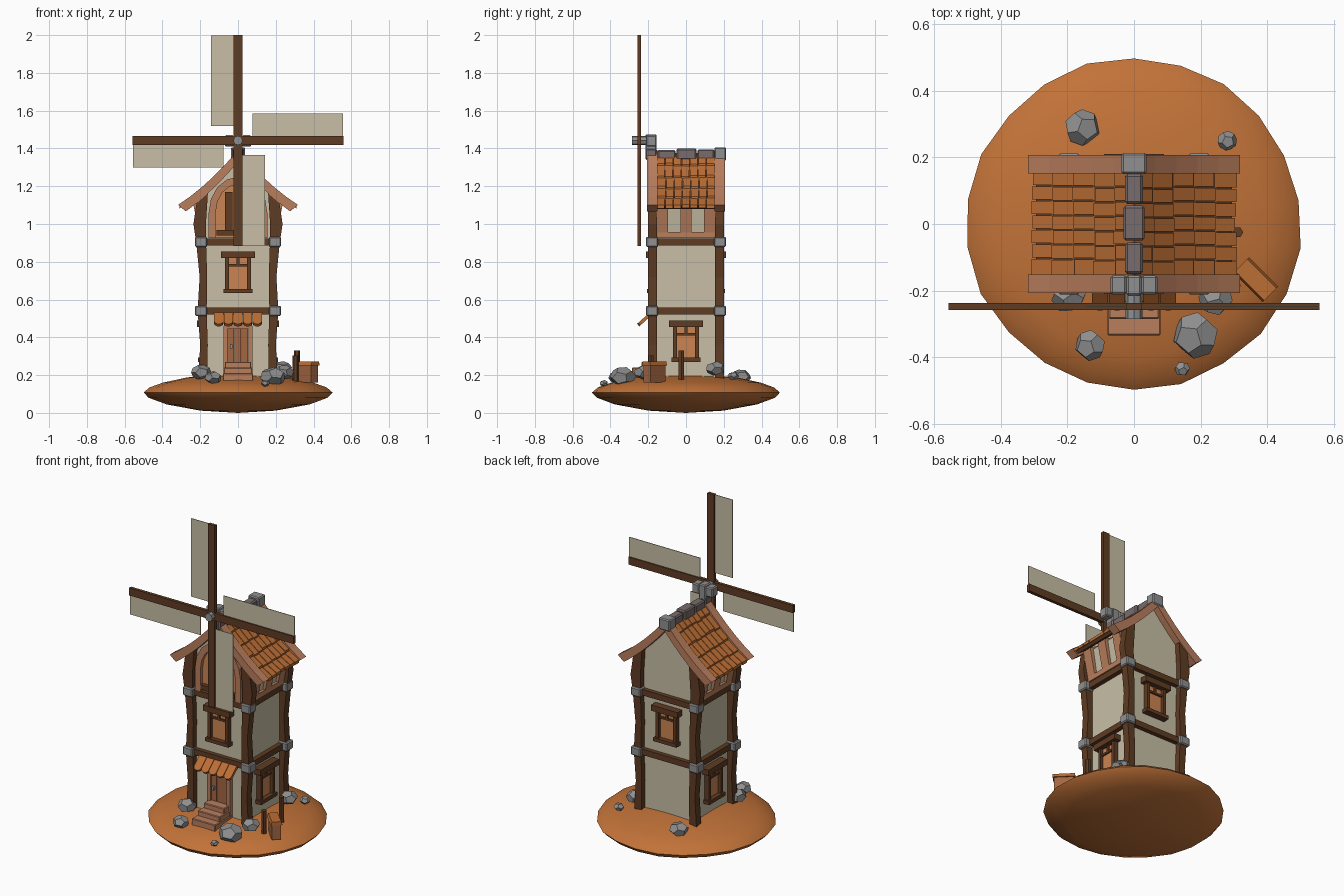
import bpy, bmesh, math, random
from mathutils import Matrix, Vector

if "Cube" in bpy.data.objects:
    bpy.data.objects.remove(bpy.data.objects["Cube"])
random.seed(4)

COLS = {"earth_orange": (0.54, 0.17, 0.04), "plaster": (0.58, 0.52, 0.38),
        "dark_wood": (0.115, 0.045, 0.017), "pale_wood": (0.49, 0.21, 0.11),
        "roof_tile": (0.50, 0.155, 0.035), "shutter_orange": (0.60, 0.23, 0.085),
        "door_wood": (0.37, 0.135, 0.055), "stone": (0.28, 0.28, 0.285),
        "ridge_stone": (0.19, 0.15, 0.15)}
MATS = {}
for n, c in COLS.items():
    MATS[n] = bpy.data.materials.new(n)
    MATS[n].diffuse_color = (*c, 1)


class Part:
    """Collects prisms of one material into one object."""
    def __init__(self, name, mat):
        self.name, self.mat, self.bm = name, mat, bmesh.new()

    def prism(self, pts, lo, hi, axis="y", M=Matrix()):
        # profile is (x,z) for axis y, (y,z) for axis x, (x,y) for axis z
        put = {"y": lambda a, b, d: (a, d, b), "x": lambda a, b, d: (d, a, b),
               "z": lambda a, b, d: (a, b, d)}[axis]
        A, B = [[self.bm.verts.new(M @ Vector(put(a, b, d))) for a, b in pts] for d in (lo, hi)]
        self.bm.faces.new(A)
        self.bm.faces.new(B[::-1])
        for i in range(len(A)):
            j = (i + 1) % len(A)
            self.bm.faces.new((A[i], A[j], B[j], B[i]))
        return self

    def box(self, x0, x1, y0, y1, z0, z1, M=Matrix()):
        return self.prism([(x0, z0), (x1, z0), (x1, z1), (x0, z1)], y0, y1, "y", M)

    def done(self, bevel=0):
        bmesh.ops.recalc_face_normals(self.bm, faces=self.bm.faces)
        me = bpy.data.meshes.new(self.name)
        self.bm.to_mesh(me)
        self.bm.free()
        me.materials.append(MATS[self.mat])
        ob = bpy.data.objects.new(self.name, me)
        bpy.context.collection.objects.link(ob)
        if bevel:
            m = ob.modifiers.new("bevel", "BEVEL")
            m.width, m.segments = bevel, 1
        return ob


# lens-shaped ground
p = Part("ground", "earth_orange")
N, prev = 22, None
prof = [(0.2, 0.012), (0.38, 0.045), (0.475, 0.08), (0.502, 0.108), (0.47, 0.135), (0.4, 0.16), (0.27, 0.188), (0.12, 0.2)]
jit = [random.uniform(0.985, 1.01) for _ in range(N)]
for r, z in prof:
    ring = [p.bm.verts.new((r * jit[i] * math.sin(math.tau * i / N), r * jit[i] * math.cos(math.tau * i / N), z)) for i in range(N)]
    if prev:
        for i in range(N):
            p.bm.faces.new((prev[i], prev[i - 1], ring[i - 1], ring[i]))
    for zc in ([0.0] if prev is None else [0.203] if r == 0.12 else []):
        c = p.bm.verts.new((0, 0, zc))
        for i in range(N):
            p.bm.faces.new((c, ring[i - 1], ring[i]))
    prev = ring
ob = p.done()
bpy.context.view_layer.objects.active = ob
ob.select_set(True)
bpy.ops.object.shade_smooth_by_angle(angle=math.radians(30))

# plaster tower with gables
WX, WY = 0.172, 0.166
Part("tower_walls", "plaster").prism([(-WX, 0.18), (WX, 0.18), (WX, 1.17), (0, 1.34), (-WX, 1.17)], -WY, WY).done()

# corner posts, pinched in the middle of each storey
p = Part("corner_posts", "dark_wood")
path = [(0.18, 0.187, 0.024), (0.36, 0.18, 0.02), (0.54, 0.19, 0.024), (0.72, 0.183, 0.02),
        (0.9, 0.195, 0.026), (1.0, 0.203, 0.033), (1.17, 0.185, 0.026)]
for sx in (-1, 1):
    for sy in (-1, 1):
        pts = [(sx * (c + w), z) for z, c, w in path] + [(sx * (c - w), z) for z, c, w in path[::-1]]
        p.prism(pts, sy * 0.154, sy * 0.2)
p.done()

# floor beams and corner stones
p, q = Part("floor_beams", "dark_wood"), Part("corner_stones", "stone")
for z in (0.54, 0.905):
    for s in (-1, 1):
        p.box(-0.18, 0.18, s * 0.16, s * 0.192, z - 0.018, z + 0.018)
        p.box(s * 0.165, s * 0.2, -0.17, 0.17, z - 0.018, z + 0.018)
        for t in (-1, 1):
            q.box(s * 0.163, s * 0.228, t * 0.147, t * 0.212, z - 0.027, z + 0.027)
p.done()
q.done(0.006)

# windows: front and back upstairs, left and right downstairs
for name, ang, z0, w in (("front", 0, 0.635, WY), ("back", 180, 0.635, WY), ("right", 90, 0.27, WX), ("left", -90, 0.27, WX)):
    M = Matrix.Rotation(math.radians(ang), 4, "Z") @ Matrix.Translation((0, -w, z0))
    f = Part(name + "_window_frame", "dark_wood")
    f.box(-0.09, 0.09, -0.045, 0.01, 0.185, 0.22, M)
    f.box(-0.078, 0.078, -0.04, 0.01, 0, 0.022, M)
    for s in (-1, 1):
        f.box(s * 0.048, s * 0.068, -0.03, 0.01, 0.015, 0.19, M)
    f.box(-0.05, 0.05, -0.022, 0, 0.14, 0.152, M)
    f.box(-0.007, 0.007, -0.022, 0, 0.145, 0.19, M)
    f.done()
    Part(name + "_window_panel", "shutter_orange").box(-0.05, 0.05, -0.012, 0.005, 0.015, 0.19, M).done()

# loft arch and hatch in the front gable
def arch(hw, z0, z1, top):
    pts = [(hw, z0), (hw, z1)]
    pts += [(hw * math.cos(a), z1 + (top - z1) * math.sin(a)) for a in (math.pi * k / 8 for k in range(1, 8))]
    return pts + [(-hw, z1), (-hw, z0)]

outer, inner = arch(0.155, 0.925, 1.06, 1.25), arch(0.118, 0.925, 1.06, 1.21)
p = Part("loft_arch", "pale_wood")
for i in range(len(outer) - 1):
    p.prism([outer[i], outer[i + 1], inner[i + 1], inner[i]], -WY - 0.03, -WY + 0.005)
p.done()
Part("loft_panel", "shutter_orange").prism(inner, -WY - 0.008, -WY + 0.002).done()
p = Part("loft_frame", "dark_wood").box(-0.115, 0.115, -0.2, -0.16, 0.94, 0.968)
for s in (-1, 1):
    p.box(s * 0.03, s * 0.07, -0.192, -0.16, 0.96, 1.17)
p.done()

# front door with frame, planks and handle
p = Part("door_frame", "pale_wood").box(-0.075, 0.075, -0.19, -0.16, 0.445, 0.475)
for s in (-1, 1):
    p.box(s * 0.055, s * 0.078, -0.19, -0.16, 0.2, 0.46)
p.done()
p = Part("door", "door_wood")
for i in range(3):
    p.box(-0.055 + i * 0.037, -0.02 + i * 0.037, -0.18, -0.16, 0.2, 0.45)
p.done()
Part("door_handle", "stone").box(-0.042, -0.03, -0.195, -0.175, 0.34, 0.362).done()
p = Part("door_steps", "pale_wood")
for y, z, w in ((-0.235, 0.27, 0.07), (-0.285, 0.24, 0.076), (-0.335, 0.21, 0.08)):
    p.box(-w, w, y, -0.16, 0.16, z)
p.done(0.004)

# scalloped canopy above the door
p = Part("door_canopy", "roof_tile")
M = Matrix.Translation((0, -0.185, 0.522)) @ Matrix.Rotation(math.radians(-48), 4, "X")
for i in range(5):
    c = (i - 2) * 0.051
    pts = [(c + 0.024, 0), (c - 0.024, 0)]
    pts += [(c - 0.024 * math.cos(math.pi * k / 5), -0.07 - 0.02 * math.sin(math.pi * k / 5)) for k in range(6)]
    p.prism(pts, -0.012, 0.006, "y", M)
p.done()

# roof: curved slab, rows of tiles, bargeboards
def roof(x):
    return 1.375 - 1.187 * x + 0.862 * x * x

def chevron(part, xtop, up, xlow, down, y0, y1):
    for s in (-1, 1):
        a = [(s * xtop * k / 5, roof(xtop * k / 5) + up) for k in range(6)]
        b = [(s * xlow * k / 5, roof(xlow * k / 5) - down) for k in range(5, -1, -1)]
        part.prism(a + b, y0, y1)

p = Part("roof_slab", "dark_wood")
chevron(p, 0.295, -0.004, 0.28, 0.03, -0.17, 0.17)
p.done()
p = Part("bargeboards", "pale_wood")
for s in (-1, 1):
    chevron(p, 0.318, 0.016, 0.276, 0.046, s * 0.152, s * 0.207)
p.done()
p = Part("roof_tiles", "roof_tile")
cols = 7
for s in (-1, 1):
    for i in range(5):
        x0, shift = 0.062 * i - 0.005 * (i > 0), random.uniform(-0.006, 0.006)
        for j in range(cols):
            x1 = 0.062 * (i + 1) - random.uniform(0, 0.008)
            y0, y1 = [-0.153 + 0.306 * k / cols + shift * (0 < k < cols) for k in (j, j + 1)]
            p.prism([(s * x0, roof(x0)), (s * x1, roof(x1) + 0.01), (s * x1, roof(x1) - 0.008), (s * x0, roof(x0) - 0.008)],
                    y0 + 0.002, y1 - 0.002)
p.done()

# flared side panels under the eaves with two openings each
p, q = Part("eave_panels", "pale_wood"), Part("eave_openings", "plaster")
for s in (-1, 1):
    side = [(s * x, z) for x, z in ((0.17, 0.925), (0.2, 0.925), (0.238, 1.11), (0.17, 1.15))]
    back = [(s * x, z) for x, z in ((0.17, 0.93), (0.185, 0.93), (0.215, 1.11), (0.17, 1.15))]
    for a, b in ((-0.155, -0.095), (-0.03, 0.03), (0.095, 0.155)):
        p.prism(side, a, b)
    p.box(s * 0.17, s * 0.206, -0.15, 0.15, 0.925, 0.957)
    q.prism(back, -0.14, 0.14)
p.done()
q.done()

# ridge stones
p = Part("ridge_stones", "ridge_stone")
for y0, y1, w, z in ((-0.215, -0.155, 0.026, 1.40), (-0.15, -0.055, 0.027, 1.392), (-0.05, 0.055, 0.032, 1.4), (0.06, 0.15, 0.027, 1.395)):
    p.box(-w, w, y0, y1, 1.34, z)
p.done(0.007)
p = Part("ridge_end_stones", "stone").box(-0.038, 0.038, 0.15, 0.213, 1.335, 1.405)
# blade bearing and shaft
for s in (-1, 1):
    p.box(s * 0.022, s * 0.07, -0.212, -0.155, 1.41, 1.47)
p.box(-0.023, 0.023, -0.215, -0.155, 1.38, 1.475)
p.done(0.006)
ring8 = [(0.025 * math.cos(math.tau * k / 8), 1.442 + 0.025 * math.sin(math.tau * k / 8)) for k in range(8)]
Part("blade_shaft", "stone").prism(ring8, -0.285, -0.16).done()

# four blades turned about the shaft
p, q = Part("blade_bars", "dark_wood"), Part("blade_sails", "plaster")
for k in range(4):
    M = Matrix.Translation((0, -0.248, 1.442)) @ Matrix.Rotation(math.pi / 2 * k, 4, "Y")
    p.box(-0.023, 0.023, -0.01, 0.01, 0, 0.558, M)
    q.box(-0.142, -0.02, -0.002, 0.002, 0.078, 0.557, M)
p.done()
q.done()

# scattered twelve-sided rocks: x, y, z, radius
phi = (1 + 5 ** 0.5) / 2
dod = [(a, b, c) for a in (-1, 1) for b in (-1, 1) for c in (-1, 1)]
for a in (-1 / phi, 1 / phi):
    for b in (-phi, phi):
        dod += [(0, a, b), (a, b, 0), (b, 0, a)]
rocks = [(-0.155, 0.29, 0.19, 0.055), (0.28, 0.25, 0.195, 0.03), (-0.195, -0.215, 0.215, 0.055),
         (-0.132, -0.365, 0.187, 0.047), (0.185, -0.335, 0.192, 0.07), (0.145, -0.435, 0.157, 0.023),
         (0.245, -0.225, 0.215, 0.052), (0.235, 0.155, 0.235, 0.052)]
for i, (x, y, z, r) in enumerate(rocks):
    p = Part("rock_%d" % (i + 1), "stone")
    M = Matrix.Translation((x, y, z)) @ Matrix.Diagonal((1, 1, 0.75, 1)) @ Matrix.Rotation(random.uniform(0, 6), 4, (0.3, 0.5, 1))
    vs = [p.bm.verts.new(M @ (Vector(v).normalized() * r)) for v in dod]
    bmesh.ops.convex_hull(p.bm, input=vs)
    bmesh.ops.dissolve_limit(p.bm, angle_limit=0.08, verts=p.bm.verts, edges=p.bm.edges)
    p.done()

# crate with lid and two stakes on the right
M = Matrix.Translation((0.366, -0.167, 0)) @ Matrix.Rotation(math.radians(-45), 4, "Z")
Part("crate", "door_wood").box(-0.055, 0.055, -0.026, 0.026, 0.16, 0.25, M).done()
Part("crate_lid", "roof_tile").prism([(-0.033, 0.25), (0.033, 0.25), (0.026, 0.272), (-0.026, 0.272)], -0.062, 0.062, "x", M).done()
hexa = [(0.016 * math.cos(math.tau * k / 6), 0.016 * math.sin(math.tau * k / 6)) for k in range(6)]
p = Part("stakes", "dark_wood")
for x, y, z in ((0.312, -0.025, 0.33), (0.305, -0.185, 0.305)):
    p.prism(hexa, 0.15, z, "z", Matrix.Translation((x, y, 0)))
p.done()

for m in bpy.data.materials:
    if m.users and not m.is_grease_pencil:
        m.use_nodes = True
        m.node_tree.nodes["Principled BSDF"].inputs["Base Color"].default_value = m.diffuse_color
